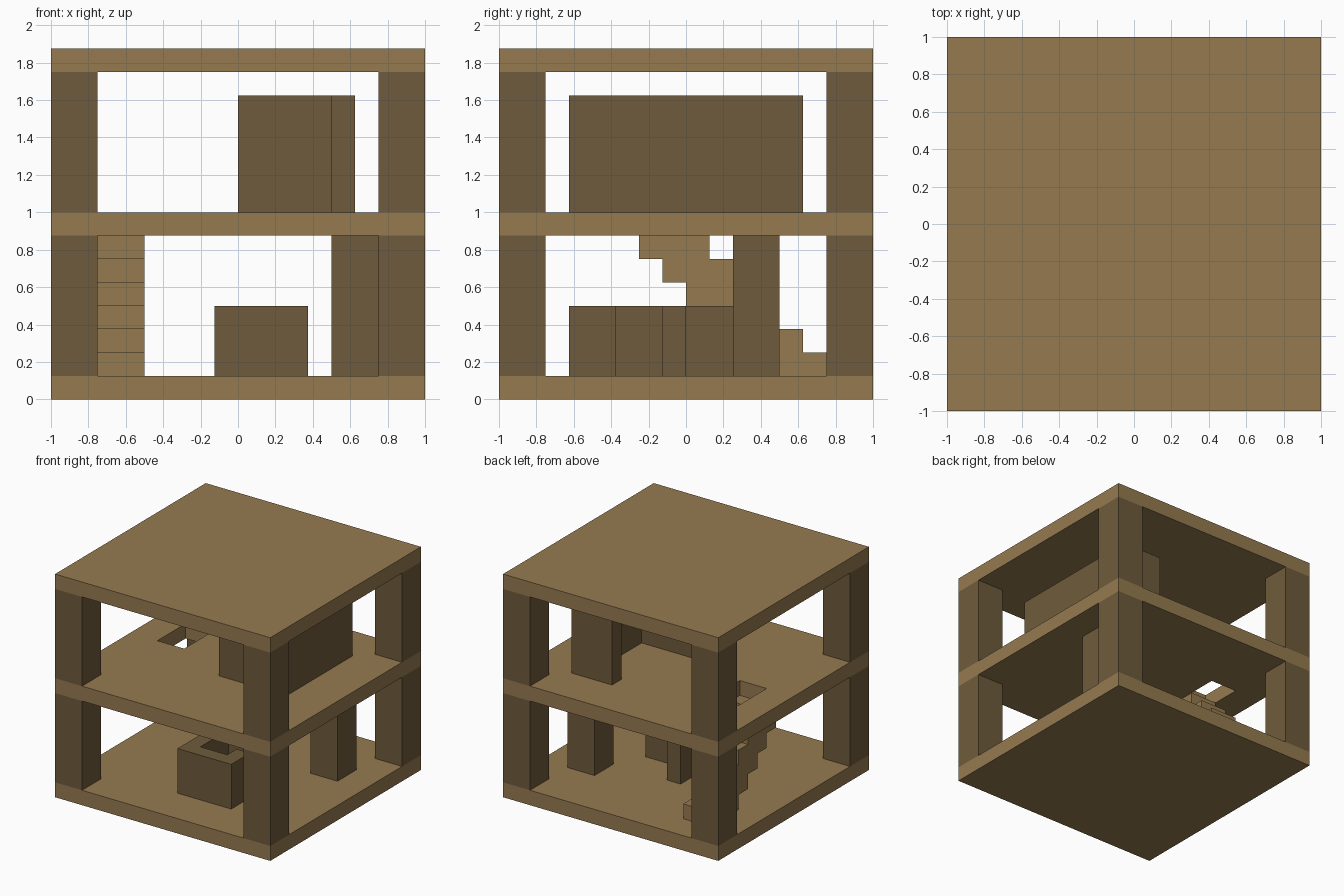
import bpy, bmesh
from mathutils import Vector

if "Cube" in bpy.data.objects:
    bpy.data.objects.remove(bpy.data.objects["Cube"], do_unlink=True)

U = 0.125  # building module


def material(name, rgb):
    m = bpy.data.materials.new(name)
    m.use_nodes = True
    color = (*rgb, 1)
    m.diffuse_color = color
    bsdf = next(n for n in m.node_tree.nodes if n.type == 'BSDF_PRINCIPLED')
    bsdf.inputs["Base Color"].default_value = color
    bsdf.inputs["Roughness"].default_value = 0.9
    return m


light_wood = material("light wood", (0.3, 0.195, 0.08))
dark_wood = material("dark wood", (0.158, 0.105, 0.045))


def prism(name, points, direction, mat):
    """Extrude a closed outline, given in modules, along a direction."""
    bm = bmesh.new()
    face = bm.faces.new([bm.verts.new(Vector(p) * U) for p in points])
    ext = bmesh.ops.extrude_face_region(bm, geom=[face], use_keep_orig=True)
    moved = [g for g in ext["geom"] if isinstance(g, bmesh.types.BMVert)]
    bmesh.ops.translate(bm, verts=moved, vec=Vector(direction) * U)
    bmesh.ops.recalc_face_normals(bm, faces=bm.faces)
    mesh = bpy.data.meshes.new(name)
    bm.to_mesh(mesh)
    bm.free()
    mesh.materials.append(mat)
    obj = bpy.data.objects.new(name, mesh)
    bpy.context.collection.objects.link(obj)
    return obj


def upright(name, plan, z0, z1, mat):
    return prism(name, [(x, y, z0) for x, y in plan], (0, 0, z1 - z0), mat)


def rect(x0, x1, y0, y1):
    return [(x0, y0), (x1, y0), (x1, y1), (x0, y1)]


# Floor slabs and roof
whole = rect(-8, 8, -8, 8)
upright("ground_floor", whole, 0, 1, light_wood)
upper_floor = upright("upper_floor", whole, 7, 8, light_wood)
upright("roof", whole, 14, 15, light_wood)

# Stairwell opening in the upper floor
cutter = upright("stairwell_cutter", rect(-6, -4, 0, 3), 6, 9, light_wood)
cutter.hide_render = True
mod = upper_floor.modifiers.new("stairwell", 'BOOLEAN')
mod.operation = 'DIFFERENCE'
mod.solver = 'EXACT'
mod.object = cutter
bpy.context.view_layer.objects.active = upper_floor
bpy.ops.object.modifier_apply(modifier=mod.name)
bpy.data.objects.remove(cutter, do_unlink=True)

# Corner pillars on both storeys
for storey, z0, z1 in (("lower", 1, 7), ("upper", 8, 14)):
    for side, x in (("right", -8), ("left", 6)):
        for end, y in (("front", -8), ("back", 6)):
            upright(f"{storey}_{end}_{side}_pillar",
                    rect(x, x + 2, y, y + 2), z0, z1, dark_wood)

# Inner pillar on the lower storey
upright("inner_pillar", rect(4, 6, 2, 4), 1, 7, dark_wood)

# Low counter with two bays
upright("counter", [(-1, -5), (3, -5), (3, -3), (2, -3), (2, -4), (0, -4),
                    (0, -1), (3, -1), (3, 0), (0, 0), (0, 2), (-1, 2)],
        1, 4, dark_wood)

# Partition wall on the upper storey
upright("partition_wall", [(4, -5), (5, -5), (5, 5), (2, 5), (2, 4), (4, 4),
                           (4, -1), (0, -1), (0, -2), (4, -2)],
        8, 13, dark_wood)

# Staircase: stepped side profile rising towards the front
tops, bottoms = [(6, 1)], []
for i in range(6):
    tops += [(6 - i, 2 + i), (5 - i, 2 + i)]
tops += [(-2, 7)]
for i in range(5):
    bottoms += [(i - 2, 6 - i), (i - 1, 6 - i)]
bottoms += [(3, 1)]
prism("staircase", [(-6, y, z) for y, z in tops + bottoms], (2, 0, 0), light_wood)
